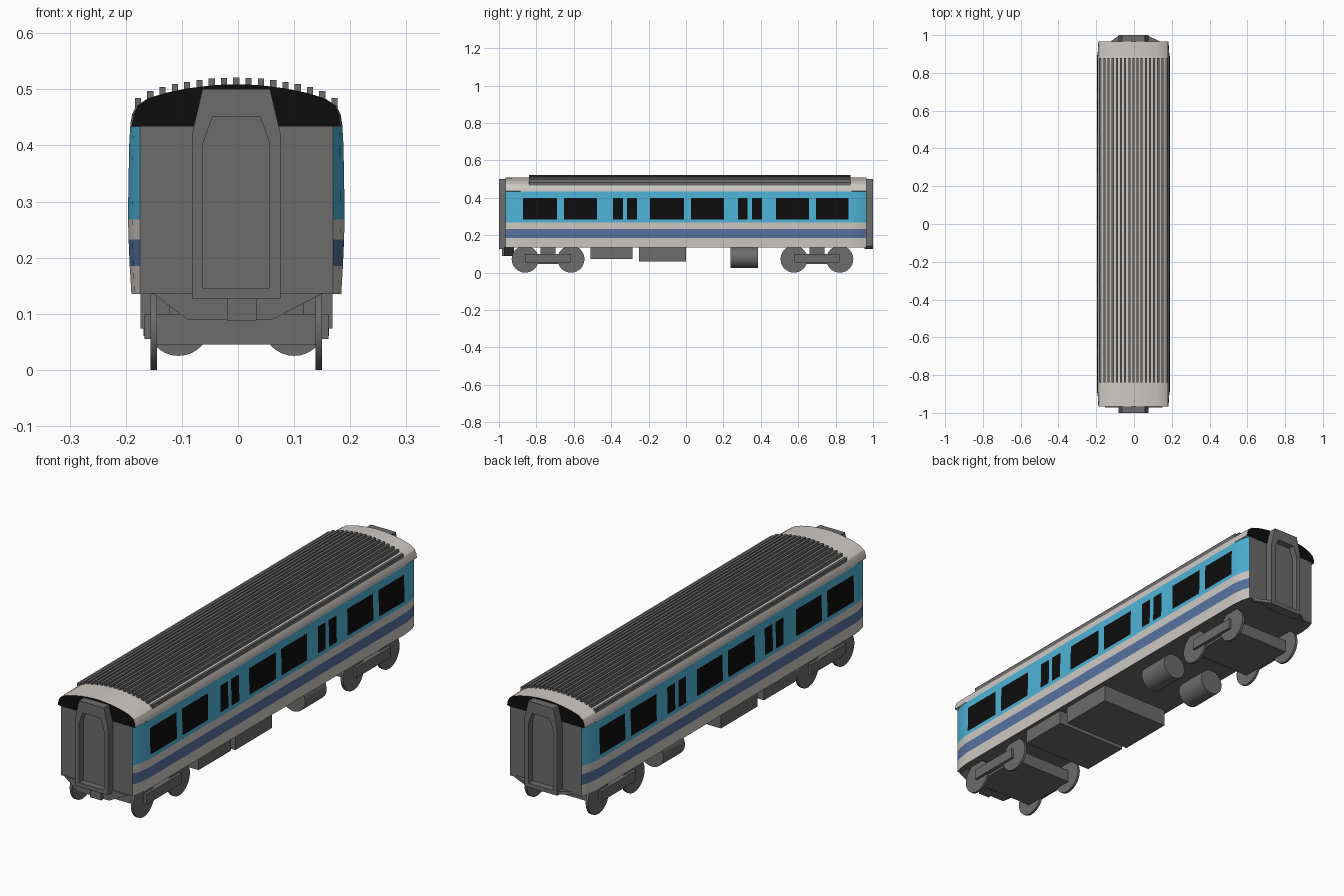
import bpy, bmesh, math

if "Cube" in bpy.data.objects:
    bpy.data.objects.remove(bpy.data.objects["Cube"])

CX = -0.003  # centre line of the carriage


def mat(name, rgb):
    m = bpy.data.materials.new(name)
    m.diffuse_color = (*rgb, 1)
    m.use_nodes = True
    m.node_tree.nodes["Principled BSDF"].inputs["Base Color"].default_value = m.diffuse_color
    return m


GREY = mat("grey", (0.15, 0.15, 0.15))
WHITE = mat("warm_white", (0.62, 0.585, 0.555))
CYAN = mat("sky_blue", (0.075, 0.45, 0.68))
NAVY = mat("navy_blue", (0.095, 0.17, 0.35))
BLACK = mat("black", (0.004, 0.004, 0.004))


def finish(bm, name, mats):
    bmesh.ops.recalc_face_normals(bm, faces=bm.faces)
    me = bpy.data.meshes.new(name)
    bm.to_mesh(me)
    bm.free()
    ob = bpy.data.objects.new(name, me)
    bpy.context.collection.objects.link(ob)
    for m in mats:
        me.materials.append(m)
    return ob


def smooth(ob, angle=30):
    bpy.ops.object.select_all(action='DESELECT')
    ob.select_set(True)
    bpy.context.view_layer.objects.active = ob
    bpy.ops.object.shade_smooth_by_angle(angle=math.radians(angle))


def add_box(bm, x0, x1, y0, y1, z0, z1):
    vs = bmesh.ops.create_cube(bm, size=1)["verts"]
    for v in vs:
        v.co = (CX + (x0 + x1) / 2 + v.co.x * (x1 - x0),
                (y0 + y1) / 2 + v.co.y * (y1 - y0),
                (z0 + z1) / 2 + v.co.z * (z1 - z0))


def box(name, *dims):
    bm = bmesh.new()
    add_box(bm, *dims)
    return finish(bm, name, [GREY])


def cylinder(name, axis, x, y, z, r, length, n=32):
    rot = (0, math.pi / 2, 0) if axis == 'x' else (math.pi / 2, 0, 0)
    bpy.ops.mesh.primitive_cylinder_add(vertices=n, radius=r, depth=length,
                                        location=(CX + x, y, z), rotation=rot)
    ob = bpy.context.object
    ob.name = name
    ob.data.materials.append(GREY)
    smooth(ob)


# Body shell: levels of (height, half width in the middle, half width at the ends)
LEVELS = [(0.135, 0.187, 0.172), (0.185, 0.190, 0.172), (0.232, 0.192, 0.172),
          (0.268, 0.193, 0.172), (0.285, 0.193, 0.172), (0.40, 0.191, 0.172),
          (0.434, 0.189, 0.172), (0.436, 0.189, 0.186), (0.455, 0.186, 0.183),
          (0.470, 0.179, 0.176), (0.484, 0.158, 0.155), (0.494, 0.125, 0.123),
          (0.502, 0.085, 0.084), (0.507, 0.045, 0.044), (0.509, 0.012, 0.012)]
WINDOWS = [(-0.872, -0.69), (-0.652, -0.476), (-0.39, -0.337), (-0.316, -0.262),
           (-0.193, -0.01), (0.027, 0.203), (0.278, 0.33), (0.353, 0.406),
           (0.48, 0.657), (0.695, 0.87)]
TAPER = {0.885: 0.0, 0.93: 0.35, 0.965: 1.0}


def body_colour(y, z):
    if z < 0.185 or 0.232 < z < 0.268 or z > 0.435:
        return 1
    if z < 0.232:
        return 3
    if 0.285 < z < 0.40 and any(a < y < b for a, b in WINDOWS):
        return 4
    return 2


bm = bmesh.new()
ys = sorted([e for w in WINDOWS for e in w] + [s * k for k in TAPER for s in (-1, 1)])
n = len(LEVELS)
rings = []
for y in ys:
    t = TAPER.get(abs(y), 0.0)
    half = [(w + (e - w) * t, z) for z, w, e in LEVELS]
    pts = half + [(-x, z) for x, z in reversed(half)]
    rings.append([bm.verts.new((CX + x, y, z)) for x, z in pts])
for a, b in zip(rings, rings[1:]):
    for i in range(2 * n):
        j = (i + 1) % (2 * n)
        f = bm.faces.new((a[i], a[j], b[j], b[i]))
        c = f.calc_center_median()
        f.material_index = 0 if i == 2 * n - 1 else body_colour(c.y, c.z)
for r in (rings[0], rings[-1]):  # end walls: grey below, black brow above
    for i in range(n - 1):
        f = bm.faces.new((r[i], r[i + 1], r[2 * n - 2 - i], r[2 * n - 1 - i]))
        f.material_index = 4 if f.calc_center_median().z > 0.435 else 0
smooth(finish(bm, "carriage_body", [GREY, WHITE, CYAN, NAVY, BLACK]), 25)


# Roof ribs that follow the roof curve
def roof_z(x):
    for (z0, w0, _), (z1, w1, _) in zip(LEVELS[7:], LEVELS[8:]):
        if w1 <= abs(x) <= w0:
            return z0 + (z1 - z0) * (w0 - abs(x)) / (w0 - w1)
    return LEVELS[-1][0]


bm = bmesh.new()
for i in range(-8, 9):
    x = i * 0.0219
    z = roof_z(x)
    add_box(bm, x - 0.0055, x + 0.0055, -0.84, 0.88, z - 0.008, z + 0.012)
finish(bm, "roof_ribs", [GREY])


# Gangway frames with a recessed door at both ends
def outline(w, z0, z1, w2, z2):
    return [(-w, z0), (w, z0), (w, z1), (w2, z2), (-w2, z2), (-w, z1)]


OUTER = outline(0.079, 0.127, 0.42, 0.060, 0.501)
INNER = outline(0.059, 0.145, 0.405, 0.042, 0.452)
for name, s in (("front", -1), ("rear", 1)):
    bm = bmesh.new()
    loops = [[bm.verts.new((CX + x, s * y, z)) for x, z in o]
             for o, y in ((OUTER, 0.955), (OUTER, 1.0), (INNER, 1.0), (INNER, 0.972))]
    for a, b in zip(loops, loops[1:]):
        for i in range(6):
            j = (i + 1) % 6
            bm.faces.new((a[i], a[j], b[j], b[i]))
    bm.faces.new(loops[-1])
    bm.faces.new(loops[0])
    finish(bm, name + "_gangway", [GREY])

# Front skirt with coupler block, and rear step
bm = bmesh.new()
prof = [(-0.15, 0.137), (-0.087, 0.09), (0.065, 0.09), (0.155, 0.137)]
a, b = [[bm.verts.new((CX + x, y, z)) for x, z in prof] for y in (-0.972, -0.92)]
bm.faces.new(a)
bm.faces.new(b)
for i in range(4):
    bm.faces.new((a[i], a[(i + 1) % 4], b[(i + 1) % 4], b[i]))
finish(bm, "front_skirt", [GREY])
box("front_coupler", -0.017, 0.036, -0.985, -0.93, 0.088, 0.13)
bm = bmesh.new()
prof = [(-0.13, 0.96), (0.155, 0.96), (0.08, 0.995), (-0.08, 0.995)]
a, b = [[bm.verts.new((CX + x, y, z)) for x, y in prof] for z in (0.13, 0.143)]
bm.faces.new(a)
bm.faces.new(b)
for i in range(4):
    bm.faces.new((a[i], a[(i + 1) % 4], b[(i + 1) % 4], b[i]))
finish(bm, "rear_step", [GREY])

# Bogies: frame, pivot, side beams and thin disc wheels
for name, y in (("front", -0.7375), ("rear", 0.70)):
    box(name + "_bogie_frame", -0.146, 0.146, y - 0.13, y + 0.13, 0.045, 0.10)
    box(name + "_bogie_pivot", -0.12, 0.12, y - 0.04, y + 0.04, 0.09, 0.138)
    for side, s in (("left", -1), ("right", 1)):
        lo, hi = sorted((s * 0.14, s * 0.164))
        box(f"{name}_{side}_side_beam", lo, hi, y - 0.12, y + 0.12, 0.055, 0.10)
        for k, d in enumerate((-0.1225, 0.1225)):
            cylinder(f"{name}_{side}_wheel_{k + 1}", 'x', s * 0.147, y + d, 0.072,
                     0.072, 0.011)

# Underfloor equipment boxes and tanks
box("equipment_box_small", -0.171, 0.171, -0.51, -0.287, 0.074, 0.14)
box("equipment_box_large", -0.165, 0.165, -0.25, 0.0, 0.06, 0.14)
for side, s in (("left", -1), ("right", 1)):
    cylinder(side + "_air_tank", 'y', s * 0.103, 0.312, 0.081, 0.056, 0.147)
